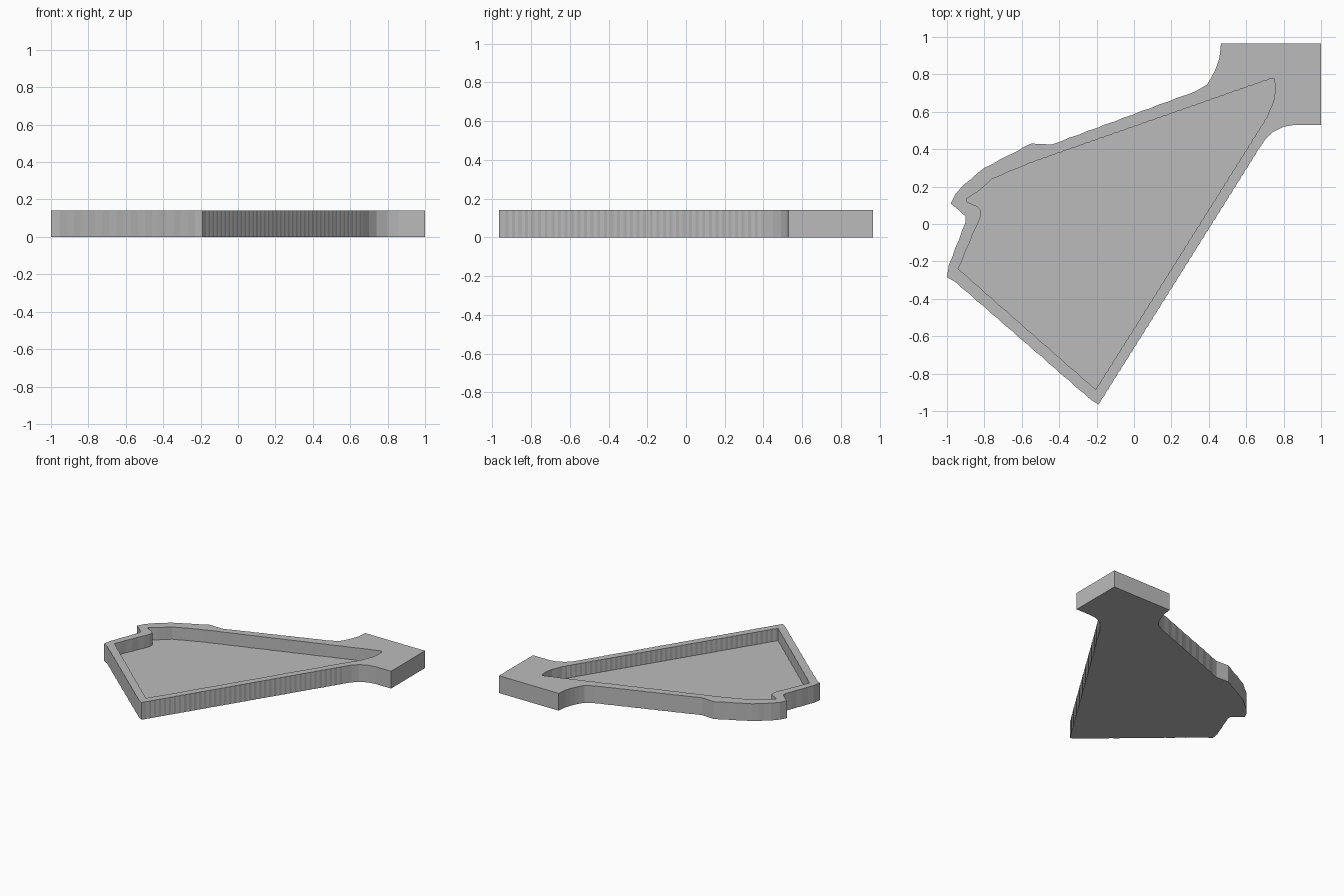
import bpy
import bmesh
from mathutils import Vector

cube = bpy.data.objects.get("Cube")
if cube:
    bpy.data.objects.remove(cube, do_unlink=True)

HEIGHT, FLOOR = 0.14, 0.04

# Outer outline with the square tab at the back left
OUTER = [(1, .965), (1, .53), (.86, .53), (.8, .52), (.74, .49), (.7, .45),
         (.67, .405), (-.18, -.95), (-.19, -.965), (-.23, -.94), (-.955, -.31),
         (-1, -.285), (-.99, -.22), (-.9, .01), (-.9, .04), (-.98, .11),
         (-.955, .16), (-.91, .21), (-.8, .3), (-.665, .37), (-.55, .43),
         (-.44, .425), (.33, .71), (.39, .745), (.43, .815), (.457, .89),
         (.465, .965)]

# Outline of the sunken pocket
INNER = [(.75, .775), (.757, .72), (.745, .65), (.71, .57), (-.205, -.885),
         (-.94, -.24), (-.82, .04), (-.82, .075), (-.84, .095), (-.895, .12),
         (-.895, .135), (-.84, .17), (-.76, .24), (-.56, .325), (.725, .775)]


def faceted(points):
    """Break long diagonal sides into slightly uneven facets."""
    result = []
    for a, b in zip(points, points[1:] + points[:1]):
        a, b = Vector(a), Vector(b)
        side = b - a
        straight = min(abs(side.x), abs(side.y)) < .01
        step = .02 if side.length > 1.2 else .05
        count = 1 if straight else max(1, round(side.length / step))
        normal = Vector((-side.y, side.x)).normalized()
        for i in range(count):
            ripple = 0 if i == 0 else .0015 * (-1) ** i
            result.append(a + side * i / count + normal * ripple)
    return result


def ring(bm, points, z):
    return [bm.verts.new((p.x, p.y, z)) for p in points]


def edge_loop(bm, verts):
    return [bm.edges.new((a, b)) for a, b in zip(verts, verts[1:] + verts[:1])]


def wall(bm, low, high):
    n = len(low)
    for i in range(n):
        j = (i + 1) % n
        bm.faces.new((low[i], low[j], high[j], high[i]))


bm = bmesh.new()
outer, inner = faceted(OUTER), faceted(INNER)
outer_low, outer_top = ring(bm, outer, 0), ring(bm, outer, HEIGHT)
inner_low, inner_top = ring(bm, inner, FLOOR), ring(bm, inner, HEIGHT)

# Rim and tab top, filled between the two outlines
rim_edges = edge_loop(bm, outer_top) + edge_loop(bm, inner_top)
bmesh.ops.triangle_fill(bm, edges=rim_edges, use_beauty=True)

# Walls, underside and pocket floor
wall(bm, outer_low, outer_top)
wall(bm, inner_low, inner_top)
bm.faces.new(outer_low)
bm.faces.new(inner_low)
bmesh.ops.recalc_face_normals(bm, faces=bm.faces)

mesh = bpy.data.meshes.new("tray")
bm.to_mesh(mesh)
bm.free()
tray = bpy.data.objects.new("tray", mesh)
bpy.context.collection.objects.link(tray)

# Plain grey finish
grey = bpy.data.materials.new("plain grey")
grey.use_nodes = True
color = (.5, .5, .5, 1)
grey.diffuse_color = color
grey.node_tree.nodes["Principled BSDF"].inputs["Base Color"].default_value = color
mesh.materials.append(grey)
